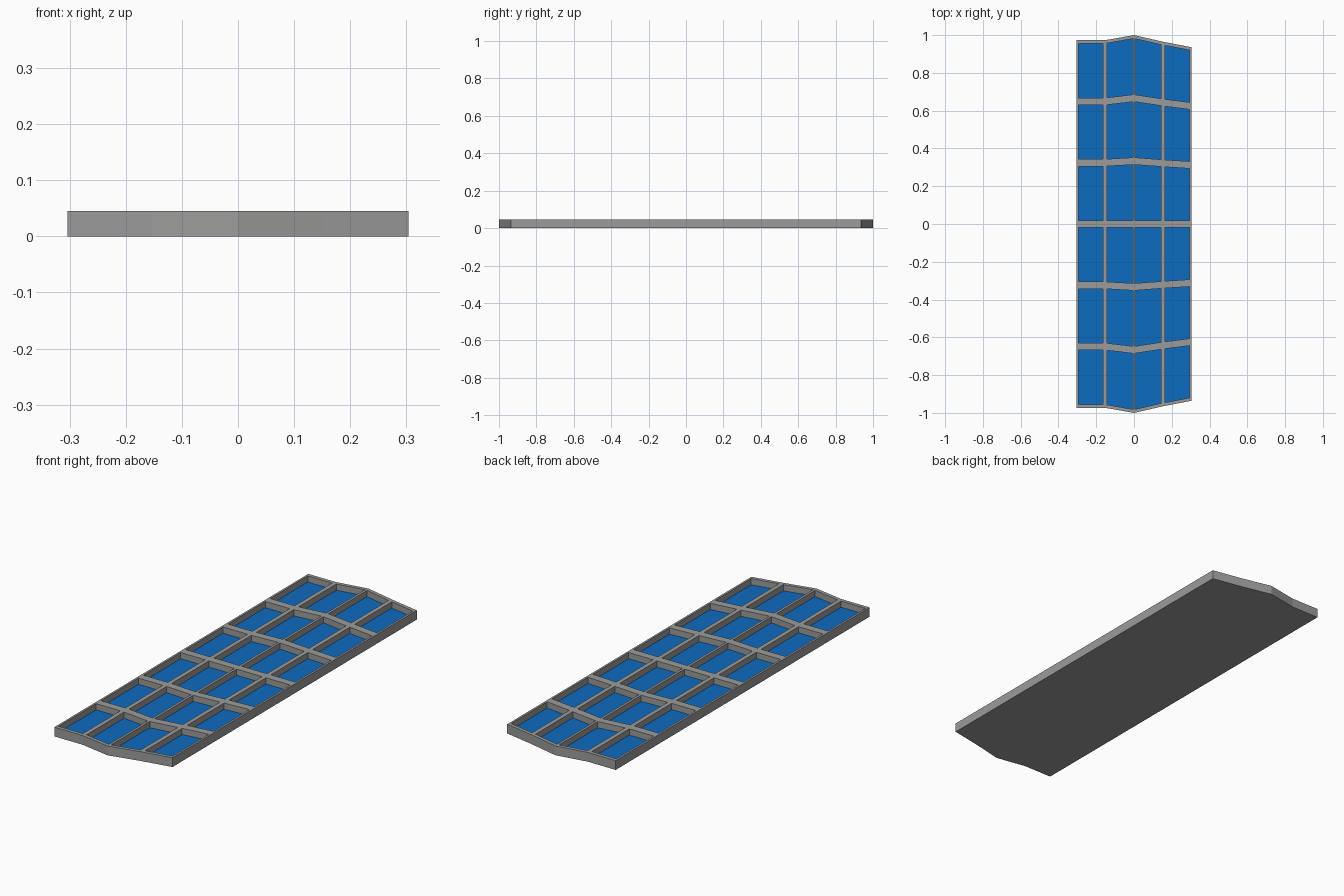
import bpy
import bmesh

if "Cube" in bpy.data.objects:
    bpy.data.objects.remove(bpy.data.objects["Cube"], do_unlink=True)

HEIGHT, DEPTH = 0.045, 0.03
# Frame lines across the width: (x, end distance from the middle)
COLUMNS = [(-0.304, 0.973), (-0.153, 0.973), (0, 1.0), (0.153, 0.965), (0.304, 0.936)]
COLUMN_HALF = [0.01, 0.0105, 0.006, 0.0105, 0.01]
ROWS = 3            # cells each side of the middle bar
ROW_HALF = 0.019
END_WIDTH = 0.018


def material(name, color):
    mat = bpy.data.materials.new(name)
    mat.use_nodes = True
    mat.diffuse_color = color
    mat.node_tree.nodes["Principled BSDF"].inputs["Base Color"].default_value = color
    return mat


def end_distance(x):
    """Length of the panel from its middle to the bent end, at x."""
    for (x0, y0), (x1, y1) in zip(COLUMNS, COLUMNS[1:]):
        if x <= x1:
            return y0 + (y1 - y0) * (x - x0) / (x1 - x0)
    return COLUMNS[-1][1]


# Breaks across the width; the cell columns start after each bar
xs, cell_columns = [], set()
last = len(COLUMNS) - 1
for i, ((x, _), half) in enumerate(zip(COLUMNS, COLUMN_HALF)):
    if i > 0:
        xs.append(x - half)
    xs.append(x)
    if i < last:
        xs.append(x + half)
        cell_columns.add(len(xs) - 1)

# Breaks along the length: (fraction of the end distance, offset)
ys, cell_rows = [], set()
for k in range(-ROWS, ROWS + 1):
    t = k / ROWS
    ys.append((t, 0 if k == -ROWS else -(END_WIDTH if k == ROWS else ROW_HALF)))
    ys.append((t, 0 if k == ROWS else (END_WIDTH if k == -ROWS else ROW_HALF)))
    if k < ROWS:
        cell_rows.add(len(ys) - 1)

# Top of the frame, as a grid of bars and cells
bm = bmesh.new()
grid = [[bm.verts.new((x, end_distance(x) * t + off, HEIGHT)) for x in xs] for t, off in ys]
cells = []
for r in range(len(ys) - 1):
    for c in range(len(xs) - 1):
        face = bm.faces.new((grid[r][c], grid[r][c + 1], grid[r + 1][c + 1], grid[r + 1][c]))
        if r in cell_rows and c in cell_columns:
            cells.append(face)

# Outer sides and underside
rim = [e for e in bm.edges if e.is_boundary]
skirt = bmesh.ops.extrude_edge_only(bm, edges=rim)["geom"]
for v in skirt:
    if isinstance(v, bmesh.types.BMVert):
        v.co.z = 0
bottom = [e for e in skirt if isinstance(e, bmesh.types.BMEdge)
          and all(v.co.z == 0 for v in e.verts)]
bmesh.ops.edgeloop_fill(bm, edges=bottom)

# Sunken blue cells
for face in bmesh.ops.extrude_discrete_faces(bm, faces=cells)["faces"]:
    face.material_index = 1
    for v in face.verts:
        v.co.z -= DEPTH
for face in bm.faces:
    face.normal_update()
    if face.material_index == 1 and abs(face.normal.z) < 0.5:
        face.material_index = 0
bmesh.ops.recalc_face_normals(bm, faces=bm.faces[:])

mesh = bpy.data.meshes.new("framed_panel")
bm.to_mesh(mesh)
bm.free()
mesh.materials.append(material("grey_frame", (0.33, 0.33, 0.325, 1)))
mesh.materials.append(material("blue_cell", (0.004, 0.145, 0.53, 1)))
bpy.context.collection.objects.link(bpy.data.objects.new("framed_panel", mesh))
